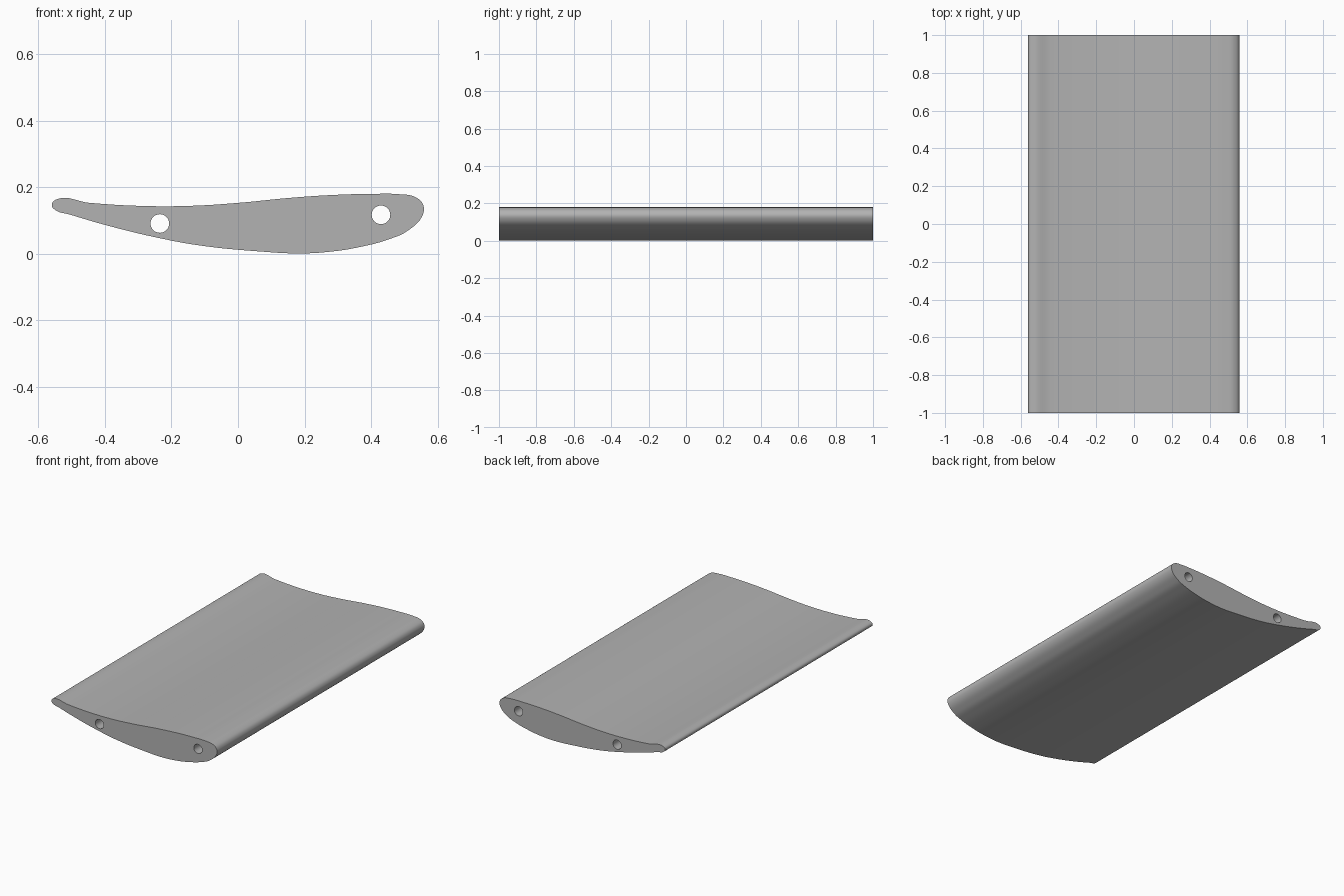
import bpy
from math import pi

cube = bpy.data.objects.get("Cube")
if cube:
    bpy.data.objects.remove(cube, do_unlink=True)

# Material
grey = bpy.data.materials.new("plain grey")
grey.use_nodes = True
colour = (0.45, 0.45, 0.45, 1)
grey.diffuse_color = colour
grey.node_tree.nodes["Principled BSDF"].inputs["Base Color"].default_value = colour

# Cambered section: thin tail, upper skin, blunt nose, lower skin
section = [
    (-.56, .147), (-.547, .163), (-.446, .153), (-.296, .144), (-.146, .144),
    (0, .153), (.155, .168), (.29, .177), (.4, .18), (.485, .179), (.532, .171),
    (.556, .149), (.556, .118), (.51, .069), (.455, .044), (.365, .02),
    (.275, .006), (.185, .001), (.065, .007), (-.115, .025), (-.236, .047),
    (-.386, .083), (-.506, .118), (-.55, .132),
]
HOLE_RADIUS = 0.028
holes = [(-.235, .091), (.43, .117)]


def add_loop(curve, points):
    """Closed smooth outline through the points."""
    spline = curve.splines.new("BEZIER")
    spline.bezier_points.add(len(points) - 1)
    for p, (x, z) in zip(spline.bezier_points, points):
        p.co = (x, z, 0)
        p.handle_left_type = p.handle_right_type = "AUTO"
    spline.use_cyclic_u = True
    spline.resolution_u = 8


# Blade: the section with two spar holes, extruded along y
curve = bpy.data.curves.new("wing_section", "CURVE")
curve.dimensions = "2D"
curve.fill_mode = "BOTH"
curve.extrude = 1
add_loop(curve, section)
for cx, cz in holes:
    r = HOLE_RADIUS
    add_loop(curve, [(cx + r, cz), (cx, cz + r), (cx - r, cz), (cx, cz - r)])
curve.materials.append(grey)

wing = bpy.data.objects.new("wing_section", curve)
bpy.context.collection.objects.link(wing)
wing.rotation_euler = (pi / 2, 0, 0)
bpy.ops.object.select_all(action="DESELECT")
wing.select_set(True)
bpy.context.view_layer.objects.active = wing
bpy.ops.object.convert(target="MESH")

# Join caps to skins, face outward, smooth the curved sides
bpy.ops.object.mode_set(mode="EDIT")
bpy.ops.mesh.select_all(action="SELECT")
bpy.ops.mesh.remove_doubles(threshold=0.0001)
bpy.ops.mesh.normals_make_consistent(inside=False)
bpy.ops.object.mode_set(mode="OBJECT")
bpy.ops.object.transform_apply(location=False, rotation=True, scale=False)
bpy.ops.object.shade_smooth_by_angle(angle=pi / 6)
